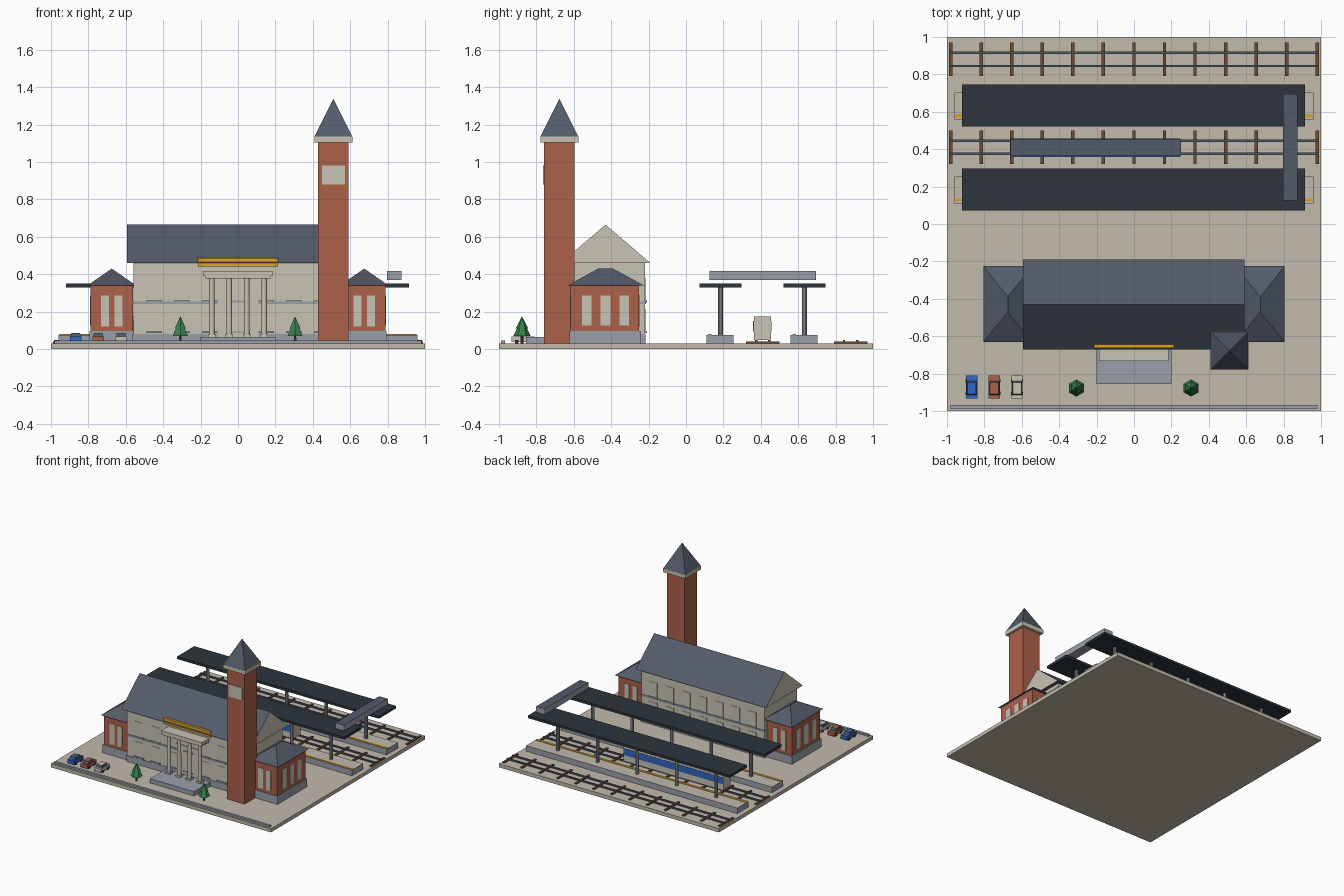
import bpy, bmesh, math
from mathutils import Matrix, Vector

if "Cube" in bpy.data.objects:
    bpy.data.objects.remove(bpy.data.objects["Cube"], do_unlink=True)


def material(name, hexcode):
    rgb = [int(hexcode[i:i + 2], 16) / 255 for i in (0, 2, 4)]
    lin = [c / 12.92 if c < 0.04 else ((c + 0.055) / 1.055) ** 2.4 for c in rgb]
    m = bpy.data.materials.new(name)
    m.use_nodes = True
    m.diffuse_color = (*lin, 1)
    m.node_tree.nodes["Principled BSDF"].inputs["Base Color"].default_value = (*lin, 1)
    return m


PAVING = material("paving", "c2baac")
STONE = material("pale_stone", "c8c3b5")
BRICK = material("red_brick", "ac614a")
SLATE = material("roof_slate", "535b69")
DARK = material("dark_canopy", "2d353c")
GREY = material("grey_concrete", "9aa0aa")
GOLD = material("gold_paint", "d9a32b")
BLUE = material("blue_paint", "3067c0")
WOOD = material("brown_wood", "6e4c30")
GREEN = material("leaf_green", "37804a")


def finish(name, bm, mats, rule=None):
    bmesh.ops.recalc_face_normals(bm, faces=bm.faces)
    bm.normal_update()
    if rule:
        for f in bm.faces:
            f.material_index = 1 if rule(f.normal) else 0
    me = bpy.data.meshes.new(name)
    bm.to_mesh(me)
    bm.free()
    for m in mats:
        me.materials.append(m)
    ob = bpy.data.objects.new(name, me)
    bpy.context.collection.objects.link(ob)
    return ob


def box(name, x, y, z, mat, top=None):
    """Box between the (low, high) pairs, with an optional second colour on top."""
    bm = bmesh.new()
    bmesh.ops.create_cube(bm, size=1)
    for v in bm.verts:
        v.co = Vector([r[0] if c < 0 else r[1] for c, r in zip(v.co, (x, y, z))])
    if top:
        return finish(name, bm, [mat, top], lambda n: n.z > 0.5)
    return finish(name, bm, [mat])


def around(c, half):
    return (c - half, c + half)


def cone(name, x, y, z, r1, r2, sides, mat, turn=0.0):
    bm = bmesh.new()
    bmesh.ops.create_cone(bm, cap_ends=True, segments=sides, radius1=r1, radius2=r2,
                          depth=z[1] - z[0],
                          matrix=Matrix.Translation((x, y, sum(z) / 2)) @ Matrix.Rotation(turn, 4, 'Z'))
    return finish(name, bm, [mat])


def smooth(ob):
    bpy.ops.object.select_all(action='DESELECT')
    ob.select_set(True)
    bpy.context.view_layer.objects.active = ob
    bpy.ops.object.shade_smooth_by_angle()


def ridge_roof(name, x, y, z, ridge_x, ridge_y, mats, rule=None):
    """Box whose top collapses to a ridge line."""
    bm = bmesh.new()
    bmesh.ops.create_cube(bm, size=1)
    for v in bm.verts:
        rx, ry = (ridge_x, ridge_y) if v.co.z > 0 else (x, y)
        v.co = Vector((rx[v.co.x > 0], ry[v.co.y > 0], z[v.co.z > 0]))
    bmesh.ops.remove_doubles(bm, verts=bm.verts, dist=0.0005)
    return finish(name, bm, mats, rule)


# Ground slab and street kerb
G = 0.03
box("ground", (-1, 1), (-1, 1), (0, G), PAVING)
box("street_kerb", (-0.98, 0.98), (-0.988, -0.968), (G, 0.045), GREY)

# Main hall
HALL_Y = (-0.64, -0.22)
box("hall_walls", (-0.56, 0.56), HALL_Y, (G, 0.465), STONE)
box("hall_plinth", (-0.563, 0.563), (-0.644, -0.216), (G, 0.08), GREY)
box("hall_belt", (-0.562, 0.562), (-0.645, -0.215), (0.24, 0.255), GREY)
ridge_roof("hall_roof", (-0.593, 0.59), (-0.67, -0.19), (0.46, 0.665),
           (-0.593, 0.59), (-0.43, -0.43), [SLATE, STONE], lambda n: abs(n.x) > 0.5)
for i in range(7):
    x = -0.45 + 0.15 * i
    for y, side in ((HALL_Y[0], "front"), (HALL_Y[1], "back")):
        for z in (0.085, 0.25):
            box(f"{side}_window_sill", around(x, 0.043), around(y, 0.012), (z, z + 0.01), GREY)
            box(f"{side}_window", around(x, 0.036), around(y, 0.003), (z + 0.01, z + 0.13), STONE)

# Entrance portico
box("entrance_step", (-0.2, 0.2), (-0.855, -0.64), (G, 0.065), GREY)
box("entrance_door", (-0.11, 0.11), (-0.648, -0.64), (0.065, 0.3), STONE)
box("portico_beam", (-0.175, 0.175), (-0.725, -0.64), (0.378, 0.395), STONE)
box("portico_cornice", (-0.187, 0.185), (-0.732, -0.64), (0.39, 0.417), STONE)
for x in (-0.14, -0.047, 0.047, 0.14):
    smooth(cone("portico_column", x, -0.695, (0.065, 0.38), 0.016, 0.014, 16, STONE))
    box("column_base", around(x, 0.021), around(-0.695, 0.021), (0.065, 0.08), STONE)
box("entrance_sign", (-0.213, 0.213), (-0.664, -0.645), (0.44, 0.488), GOLD)

# Side wings, mirrored
for s in (-1, 1):
    side = "left" if s > 0 else "right"
    cx = s * 0.675
    box(f"{side}_wing_walls", around(cx, 0.113), (-0.617, -0.25), (G, 0.342), BRICK)
    box(f"{side}_wing_plinth", around(cx, 0.12), (-0.622, -0.24), (G, 0.097), GREY)
    ridge_roof(f"{side}_wing_roof", around(cx, 0.13), (-0.632, -0.225), (0.34, 0.43),
               (cx, cx), (-0.47, -0.39), [SLATE])
    for dx in (-0.036, 0.036):
        for y, face in ((-0.617, "front"), (-0.25, "back")):
            box(f"{side}_wing_{face}_window", around(cx + dx, 0.021), around(y, 0.004),
                (0.12, 0.287), STONE)
    for y in (-0.53, -0.43, -0.33):
        box(f"{side}_wing_side_window", around(s * 0.788, 0.004), around(y, 0.026),
            (0.125, 0.287), STONE)

# Clock tower
TX, TY = 0.51, -0.677
box("tower_shaft", around(TX, 0.081), around(TY, 0.081), (G, 1.11), BRICK)
box("tower_cornice", around(TX, 0.101), around(TY, 0.101), (1.105, 1.137), STONE)
cone("tower_roof", TX, TY, (1.137, 1.337), 0.1 * math.sqrt(2), 0, 4, SLATE, math.pi / 4)
box("tower_clock_panel", around(TX, 0.061), (TY - 0.088, TY - 0.08), (0.88, 0.982), STONE)

# Platforms with canopies
for y0 in (0.11, 0.56):
    box("platform", (-0.96, 0.96), (y0, y0 + 0.143), (G, 0.076), GREY, PAVING)
    box("platform_edge_line", (-0.955, 0.955), (y0 + 0.01, y0 + 0.027), (0.074, 0.08), GOLD)
    cy = y0 + 0.074
    box("platform_canopy", (-0.92, 0.915), around(cy, 0.112), (0.33, 0.35), DARK)
    for i in range(5):
        smooth(cone("canopy_post", -0.72 + 0.36 * i, cy, (0.075, 0.332), 0.014, 0.014, 10, GREY))

# Footbridge across the tracks
box("footbridge", (0.797, 0.875), (0.125, 0.695), (0.37, 0.417), GREY, SLATE)

# Railway tracks
for cy in (0.41, 0.88):
    for i in range(13):
        box("track_tie", around(-0.98 + i * 0.1633, 0.009), around(cy, 0.09), (G, 0.039), WOOD)
    for dy in (-0.035, 0.035):
        box("track_rail", (-0.985, 0.985), around(cy + dy, 0.006), (0.038, 0.049), SLATE)

# Train
box("train_body", (-0.66, 0.25), (0.364, 0.455), (0.049, 0.175), STONE, SLATE)
box("train_front_stripe", (-0.655, 0.245), (0.358, 0.365), (0.095, 0.15), BLUE)
box("train_back_stripe", (-0.655, 0.245), (0.454, 0.457), (0.095, 0.15), BLUE)

# Parked cars
for x, paint, label in ((-0.868, BLUE, "blue"), (-0.747, BRICK, "red"), (-0.625, STONE, "pale")):
    box(f"{label}_car_body", around(x, 0.03), (-0.932, -0.81), (0.037, 0.066), paint)
    ridge_roof(f"{label}_car_cabin", around(x, 0.027), (-0.915, -0.84), (0.064, 0.086),
               around(x, 0.023), (-0.908, -0.848), [SLATE, paint], lambda n: n.z > 0.8)
    for y in (-0.905, -0.838):
        for s in (-1, 1):
            box(f"{label}_car_wheel", around(x + s * 0.026, 0.006), around(y, 0.01), (G, 0.048), DARK)

# Trees
for x in (-0.308, 0.305):
    cone("tree_trunk", x, -0.877, (G, 0.085), 0.008, 0.007, 6, WOOD)
    cone("tree_lower_leaves", x, -0.877, (0.07, 0.14), 0.046, 0.012, 6, GREEN)
    cone("tree_upper_leaves", x, -0.877, (0.11, 0.175), 0.034, 0, 6, GREEN)
